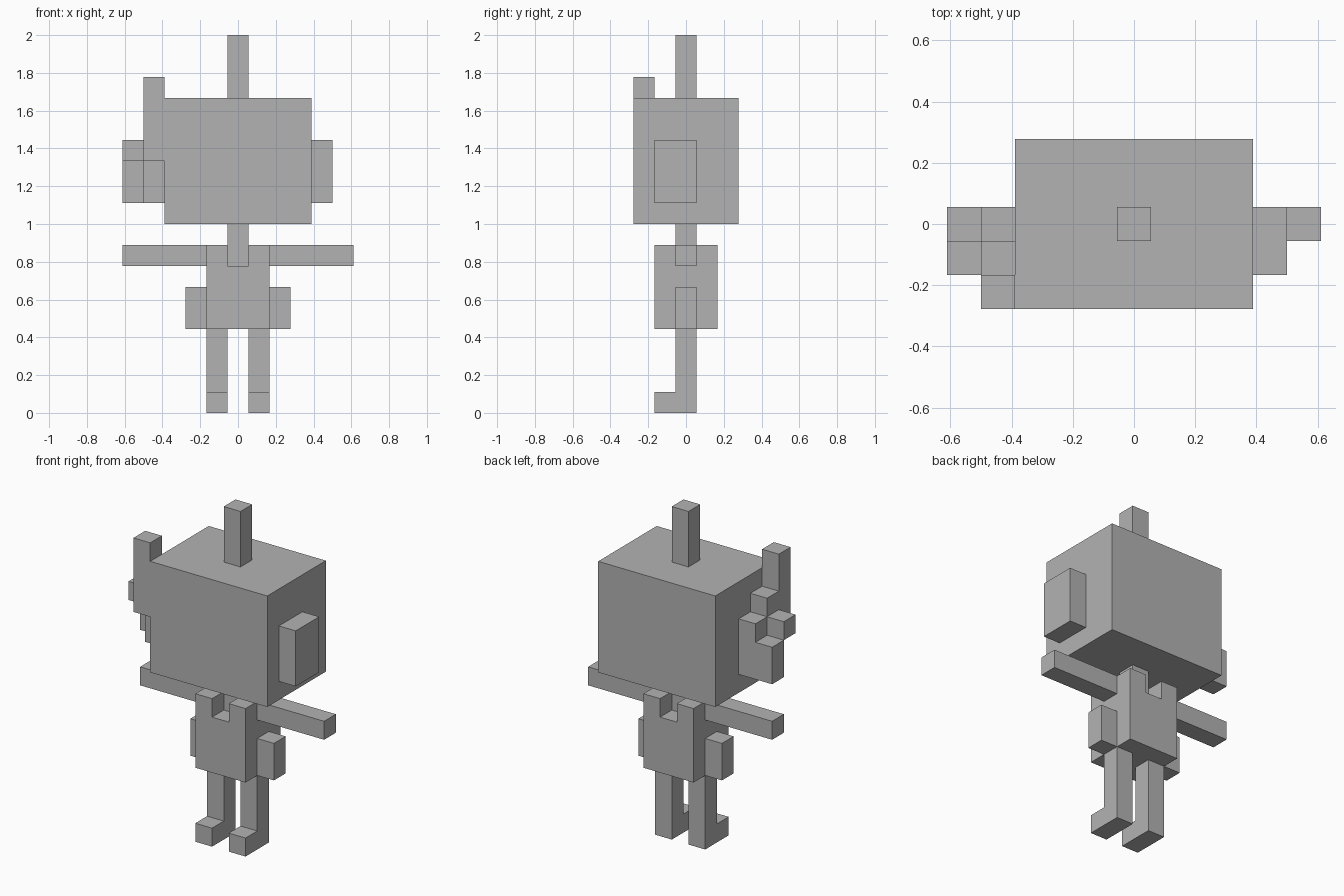
import bpy
import bmesh

U = 1 / 9  # size of one block

cube = bpy.data.objects.get("Cube")
if cube:
    bpy.data.objects.remove(cube)

grey = bpy.data.materials.new("plain_grey")
grey.use_nodes = True
colour = (0.45, 0.45, 0.45, 1)
grey.diffuse_color = colour
grey.node_tree.nodes["Principled BSDF"].inputs["Base Color"].default_value = colour


def extrude(name, outline, axis, start, end):
    """Extrude an outline along x (outline is y, z) or y (outline is x, z)."""
    bm = bmesh.new()
    place = (lambda a, b: (start, a, b)) if axis == "x" else (lambda a, b: (a, start, b))
    face = bm.faces.new([bm.verts.new(place(a, b)) for a, b in outline])
    made = bmesh.ops.extrude_face_region(bm, geom=[face])["geom"]
    shift = (end - start, 0, 0) if axis == "x" else (0, end - start, 0)
    bmesh.ops.translate(bm, vec=shift, verts=[v for v in made if isinstance(v, bmesh.types.BMVert)])
    bmesh.ops.scale(bm, vec=(U, U, U), verts=bm.verts)
    bmesh.ops.recalc_face_normals(bm, faces=bm.faces)
    mesh = bpy.data.meshes.new(name)
    bm.to_mesh(mesh)
    bm.free()
    mesh.materials.append(grey)
    obj = bpy.data.objects.new(name, mesh)
    bpy.context.collection.objects.link(obj)
    return obj


def box(name, x, y, z):
    outline = [(x[0], z[0]), (x[1], z[0]), (x[1], z[1]), (x[0], z[1])]
    return extrude(name, outline, "y", *y)


THIN = (-0.5, 0.5)

# Head, top stalk and neck
box("head", (-3.5, 3.5), (-2.5, 2.5), (9, 15))
box("head_stalk", THIN, THIN, (15, 18))
box("neck", THIN, THIN, (7, 9))

# Body with a slot through the shoulders
extrude("body", [(-1.5, 4), (1.5, 4), (1.5, 8), (0.5, 8), (0.5, 7),
                 (-0.5, 7), (-0.5, 8), (-1.5, 8)], "y", -1.5, 1.5)

# Paired limbs: arms, hip pouches and legs with feet
for side, s in (("left", 1), ("right", -1)):
    box(side + "_arm", sorted((1.5 * s, 5.5 * s)), THIN, (7, 8))
    box(side + "_hip_block", sorted((1.5 * s, 2.5 * s)), THIN, (4, 6))
    extrude(side + "_leg", [(-1.5, 0), (0.5, 0), (0.5, 4), (-0.5, 4), (-0.5, 1), (-1.5, 1)],
            "x", *sorted((0.5 * s, 1.5 * s)))

# Plain ear block on the left
box("left_ear", (3.5, 4.5), (-1.5, 0.5), (10, 13))

# Stepped ornament on the right, in three slices from back to front
extrude("right_ear_back", [(-5.5, 10), (-3.5, 10), (-3.5, 13), (-4.5, 13),
                           (-4.5, 12), (-5.5, 12)], "y", *THIN)
extrude("right_ear_middle", [(-4.5, 10), (-3.5, 10), (-3.5, 14), (-4.5, 14), (-4.5, 13),
                             (-5.5, 13), (-5.5, 12), (-4.5, 12)], "y", -1.5, -0.5)
box("right_ear_tall_post", (-4.5, -3.5), (-2.5, -1.5), (12, 16))
